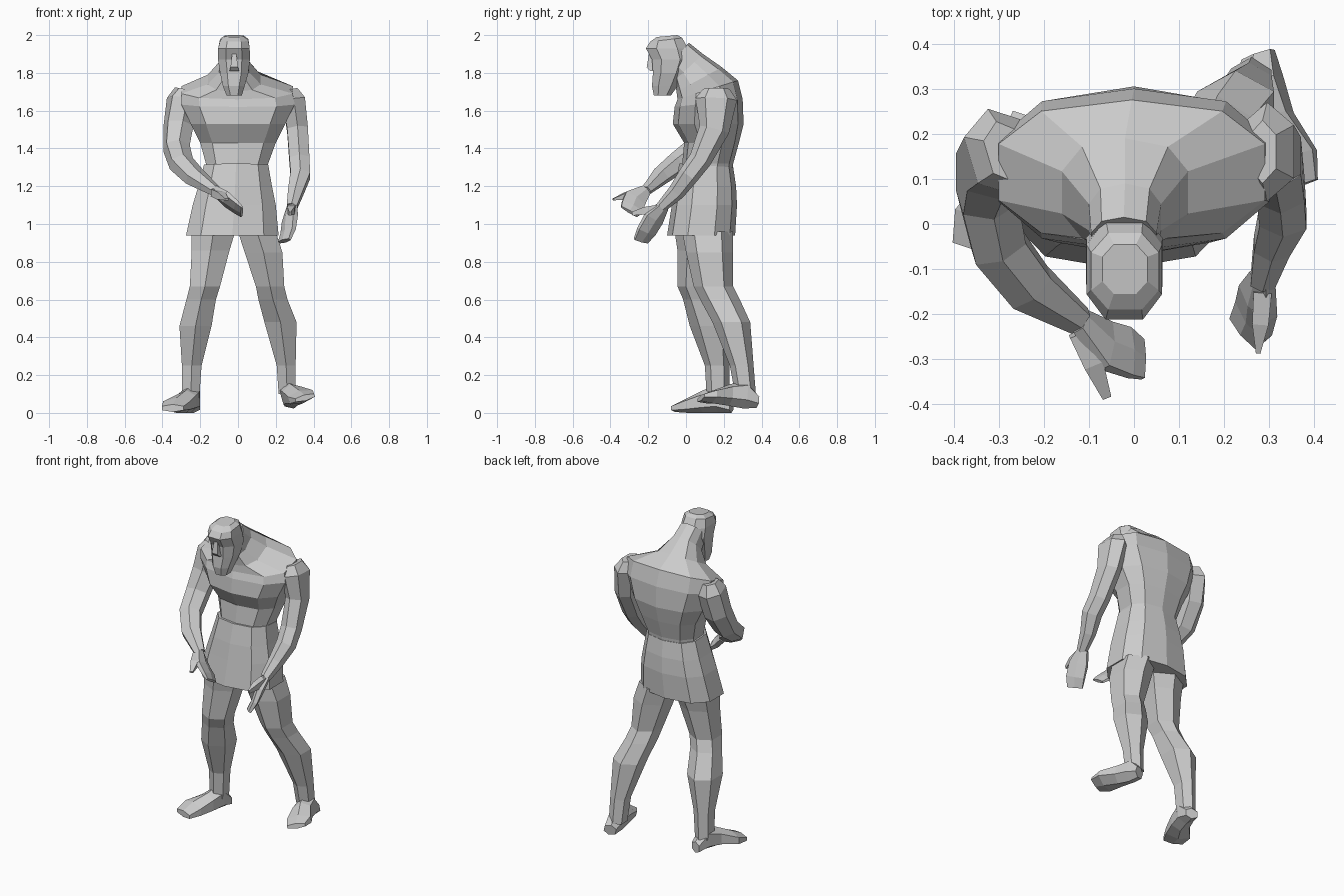
import bpy, bmesh
from math import cos, sin, pi
from mathutils import Vector


def outline(n, boxy):
    """Unit n-sided section, squared off by boxy < 1, flat side forward."""
    pts = []
    for i in range(n):
        a = 2 * pi * (i + 0.5) / n
        c, s = cos(a), sin(a)
        pts.append((abs(c) ** boxy * (1 if c > 0 else -1),
                    abs(s) ** boxy * (1 if s > 0 else -1)))
    mx, my = max(p[0] for p in pts), max(p[1] for p in pts)
    return [(x / mx, y / my) for x, y in pts]


def skin(name, rings):
    """Flat-faced skin over a list of rings, capped at both ends."""
    bm = bmesh.new()
    loops = [[bm.verts.new(p) for p in r] for r in rings]
    n = len(loops[0])
    for a, b in zip(loops, loops[1:]):
        for i in range(n):
            j = (i + 1) % n
            bm.faces.new((a[i], a[j], b[j], b[i]))
    bm.faces.new(loops[0][::-1])
    bm.faces.new(loops[-1])
    bmesh.ops.recalc_face_normals(bm, faces=bm.faces)
    mesh = bpy.data.meshes.new(name)
    bm.to_mesh(mesh)
    bm.free()
    ob = bpy.data.objects.new(name, mesh)
    bpy.context.collection.objects.link(ob)
    return ob


def stack(name, rows, n=8, boxy=0.8):
    """Level rings: z, x min, x max, y min, y max, rise towards the back."""
    rings = []
    for z, x0, x1, y0, y1, rise in rows:
        cx, cy, rx, ry = (x0 + x1) / 2, (y0 + y1) / 2, (x1 - x0) / 2, (y1 - y0) / 2
        rings.append([(cx + u * rx, cy + v * ry, z + v * rise) for u, v in outline(n, boxy)])
    return skin(name, rings)


def limb(name, pts, ref, n=6, axis=None, boxy=0.9):
    """Rings along a path: x, y, z, radius along ref, radius across it."""
    P = [Vector(p[:3]) for p in pts]
    ref = Vector(ref)
    rings = []
    for i, p in enumerate(pts):
        t = Vector(axis) if axis else P[min(i + 1, len(P) - 1)] - P[max(i - 1, 0)]
        t.normalize()
        u = (ref - ref.dot(t) * t).normalized()
        v = t.cross(u)
        rings.append([P[i] + u * (a * p[3]) + v * (b * p[4]) for a, b in outline(n, boxy)])
    return skin(name, rings)


# Torso, hunched forward, running up into the neck
stack("torso", [
    (1.24, -0.17, 0.15, -0.03, 0.24, 0),
    (1.32, -0.17, 0.16, -0.02, 0.25, 0),
    (1.43, -0.20, 0.20, -0.01, 0.28, 0),
    (1.53, -0.25, 0.25, -0.07, 0.305, 0),
    (1.64, -0.30, 0.30, -0.06, 0.30, 0.02),
    (1.71, -0.30, 0.29, -0.045, 0.275, 0.05),
    (1.765, -0.16, 0.12, -0.05, 0.19, 0.065),
    (1.83, -0.10, 0.06, -0.06, 0.09, 0.07),
    (1.89, -0.095, 0.05, -0.10, 0.015, 0.07),
], n=10)

# Skirt of the tunic
stack("tunic_skirt", [
    (0.94, -0.275, 0.215, -0.10, 0.26, 0),
    (1.10, -0.24, 0.20, -0.075, 0.27, 0),
    (1.20, -0.21, 0.18, -0.06, 0.265, 0),
    (1.31, -0.18, 0.16, -0.035, 0.25, -0.01),
], n=10)

# Head with beard
stack("head", [
    (1.68, -0.06, 0.02, -0.17, -0.08, 0),
    (1.73, -0.08, 0.035, -0.18, -0.045, 0),
    (1.80, -0.095, 0.055, -0.175, -0.01, 0),
    (1.87, -0.106, 0.063, -0.18, 0.02, 0),
    (1.93, -0.105, 0.062, -0.212, 0.01, 0),
    (1.975, -0.095, 0.055, -0.19, -0.02, 0.01),
    (1.995, -0.07, 0.03, -0.155, -0.045, 0.005),
], n=8)
stack("nose", [
    (1.81, -0.045, 0.005, -0.19, -0.15, 0),
    (1.83, -0.04, 0.00, -0.208, -0.15, 0),
    (1.91, -0.03, -0.01, -0.195, -0.15, 0),
], n=4)

# Arms
limb("right_arm", [
    (-0.285, 0.16, 1.715, 0.04, 0.07),
    (-0.295, 0.16, 1.66, 0.07, 0.10),
    (-0.315, 0.13, 1.52, 0.07, 0.085),
    (-0.325, 0.06, 1.40, 0.063, 0.07),
    (-0.30, -0.05, 1.32, 0.06, 0.06),
    (-0.23, -0.14, 1.25, 0.055, 0.05),
    (-0.12, -0.215, 1.175, 0.03, 0.028),
], (1, 0.3, 0))
limb("left_arm", [
    (0.285, 0.16, 1.715, 0.03, 0.07),
    (0.295, 0.16, 1.66, 0.06, 0.11),
    (0.315, 0.15, 1.50, 0.055, 0.08),
    (0.325, 0.075, 1.34, 0.053, 0.06),
    (0.33, 0.015, 1.26, 0.052, 0.055),
    (0.305, -0.05, 1.17, 0.04, 0.045),
    (0.285, -0.13, 1.09, 0.027, 0.03),
], (1, 0, 0))

# Hands: flat palm and a thumb each
limb("right_hand", [
    (-0.12, -0.215, 1.175, 0.03, 0.025),
    (-0.06, -0.27, 1.13, 0.06, 0.025),
    (-0.01, -0.285, 1.09, 0.06, 0.018),
    (0.02, -0.30, 1.065, 0.05, 0.01),
], (0.4, -0.9, 0.1))
limb("right_thumb", [
    (-0.12, -0.24, 1.165, 0.02, 0.025),
    (-0.09, -0.31, 1.15, 0.02, 0.022),
    (-0.06, -0.385, 1.13, 0.005, 0.01),
], (0, 0, 1), n=4)
limb("left_hand", [
    (0.285, -0.12, 1.095, 0.03, 0.025),
    (0.275, -0.17, 1.03, 0.055, 0.028),
    (0.265, -0.21, 0.96, 0.055, 0.022),
    (0.245, -0.24, 0.91, 0.045, 0.014),
], (0.25, -1, -0.5))
limb("left_thumb", [
    (0.285, -0.15, 1.08, 0.02, 0.022),
    (0.28, -0.22, 1.07, 0.018, 0.02),
    (0.275, -0.285, 1.055, 0.005, 0.01),
], (1, 0, 0), n=4)

# Legs, left one set back
down = dict(ref=(1, 0, 0), axis=(0, 0, -1))
limb("right_leg", [
    (-0.13, 0.08, 0.96, 0.115, 0.14),
    (-0.145, 0.07, 0.86, 0.10, 0.115),
    (-0.175, 0.05, 0.67, 0.08, 0.095),
    (-0.195, 0.075, 0.60, 0.078, 0.09),
    (-0.225, 0.13, 0.46, 0.085, 0.11),
    (-0.245, 0.165, 0.25, 0.052, 0.065),
    (-0.25, 0.17, 0.08, 0.045, 0.06),
], **down)
limb("left_leg", [
    (0.10, 0.115, 0.96, 0.10, 0.135),
    (0.135, 0.125, 0.85, 0.10, 0.125),
    (0.17, 0.145, 0.67, 0.075, 0.105),
    (0.185, 0.18, 0.60, 0.077, 0.105),
    (0.225, 0.24, 0.48, 0.085, 0.10),
    (0.255, 0.295, 0.25, 0.05, 0.063),
    (0.26, 0.315, 0.10, 0.045, 0.055),
], **down)

# Feet turned outwards, the left toe lifted
limb("right_foot", [
    (-0.235, 0.24, 0.035, 0.035, 0.035),
    (-0.25, 0.17, 0.075, 0.05, 0.075),
    (-0.275, 0.09, 0.06, 0.055, 0.06),
    (-0.325, 0.01, 0.04, 0.075, 0.04),
    (-0.345, -0.06, 0.025, 0.06, 0.02),
], (0.95, 0.31, 0), axis=(-0.31, -0.95, 0))
limb("left_foot", [
    (0.275, 0.375, 0.06, 0.035, 0.035),
    (0.275, 0.31, 0.095, 0.05, 0.075),
    (0.295, 0.23, 0.095, 0.055, 0.06),
    (0.335, 0.14, 0.085, 0.072, 0.035),
    (0.355, 0.08, 0.08, 0.055, 0.016),
], (0.92, 0.3, 0.25), axis=(0.31, -0.94, 0.15))
